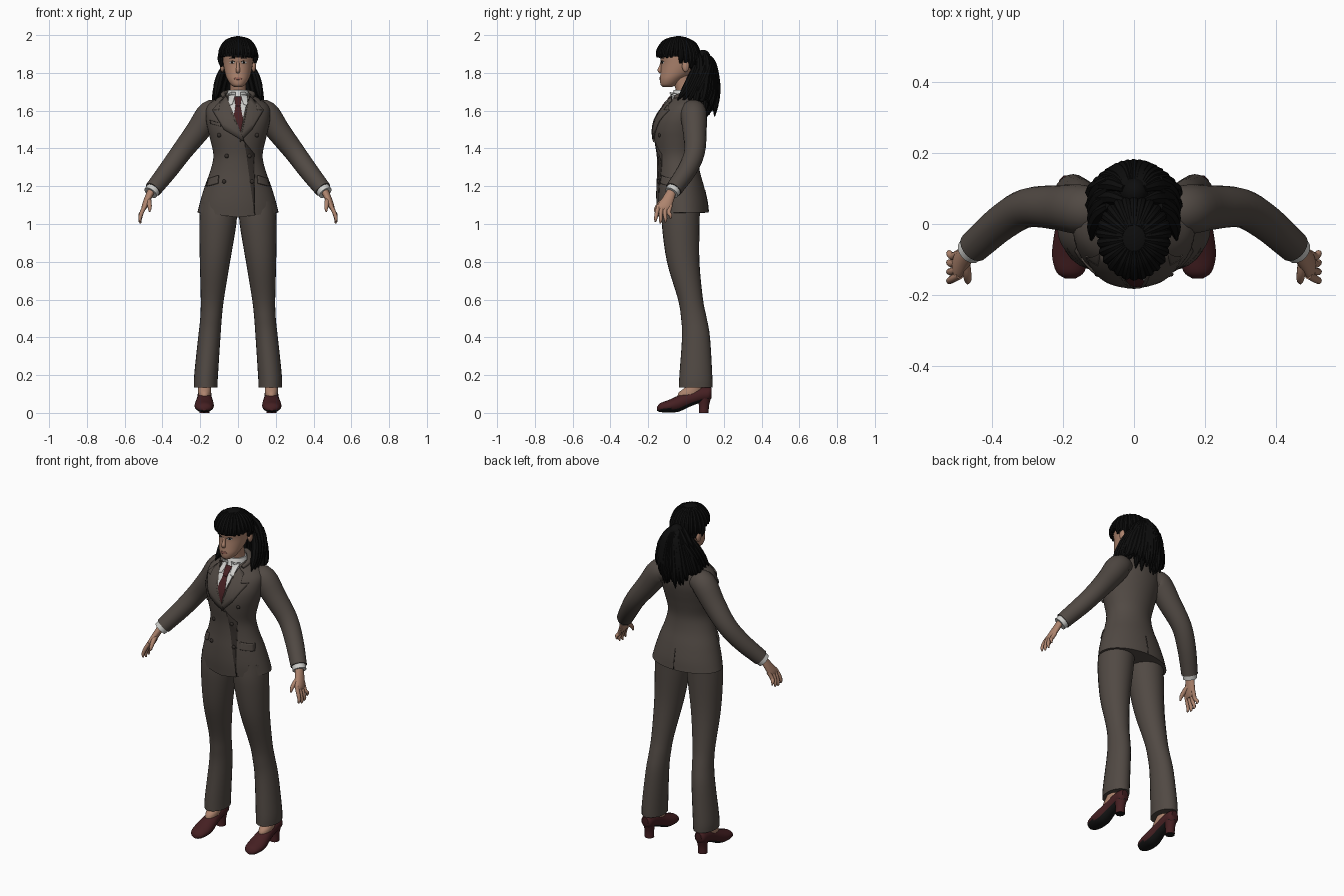
import bpy, bmesh, math, random
from mathutils import Vector, Matrix
from mathutils.bvhtree import BVHTree

random.seed(4)
if "Cube" in bpy.data.objects:
    bpy.data.objects.remove(bpy.data.objects["Cube"])


def material(name, *rgb):
    m = bpy.data.materials.new(name)
    m.use_nodes = True
    m.diffuse_color = (*rgb, 1)
    m.node_tree.nodes["Principled BSDF"].inputs["Base Color"].default_value = (*rgb, 1)
    return m


SUIT = material("brown grey cloth", .082, .067, .057)
SEAM = material("dark brown trim", .035, .028, .024)
HAIR = material("black hair", .004, .004, .004)
SKIN = material("skin", .42, .23, .155)
LIPS = material("rose lips", .3, .12, .09)
RED = material("dark red", .06, .014, .016)
WHITE = material("white cotton", .62, .62, .6)
SOLE = material("black sole", .008, .008, .008)
X, Y, Z = Vector((1, 0, 0)), Vector((0, 1, 0)), Vector((0, 0, 1))
parts = []


def finish(name, bm, *mats):
    me = bpy.data.meshes.new(name)
    bm.to_mesh(me)
    bm.free()
    for m in mats:
        me.materials.append(m)
    ob = bpy.data.objects.new(name, me)
    bpy.context.collection.objects.link(ob)
    parts.append(ob)
    return ob


def refine(keys, steps):
    """Catmull-Rom interpolation through the key rings."""
    k = [Vector(p) for p in keys]
    k = [k[0] * 2 - k[1]] + k + [k[-1] * 2 - k[-2]]
    out = []
    for a, b, c, d in zip(k, k[1:], k[2:], k[3:]):
        for i in range(steps):
            t = i / steps
            out.append(b + (c - a) * (t / 2) + (a * 2 - b * 5 + c * 4 - d) * (t * t / 2)
                       + (b * 3 - a - c * 3 + d) * (t ** 3 / 2))
    return out + [k[-2]]


def sweep(name, keys, mats, plane=None, s=1, n=20, steps=4, warp=None, rule=None):
    """Skin rings (x, y, z, radius a, radius b); no plane means follow the path."""
    keys = [(k[0] * s, *k[1:]) if len(k) == 5 else (k[0] * s, *k[1:], k[3]) for k in keys]
    rings = refine(keys, steps)
    bm = bmesh.new()
    loops, u = [], None
    for i, r in enumerate(rings):
        c = Vector(r[:3])
        if plane:
            u, v = plane
        else:
            t = Vector(rings[min(i + 1, len(rings) - 1)][:3]) - Vector(rings[max(i - 1, 0)][:3])
            t.normalize()
            u = t.orthogonal().normalized() if u is None else (u - t * u.dot(t)).normalized()
            v = t.cross(u)
        pts = [c + u * (max(r[3], .001) * math.cos(j * math.tau / n))
               + v * (max(r[4], .001) * math.sin(j * math.tau / n)) for j in range(n)]
        loops.append([bm.verts.new(warp(p) if warp else p) for p in pts])
    for a, b in zip(loops, loops[1:]):
        for j in range(n):
            bm.faces.new((a[j], a[(j + 1) % n], b[(j + 1) % n], b[j]))
    bm.faces.new(loops[0])
    bm.faces.new(loops[-1])
    bmesh.ops.recalc_face_normals(bm, faces=bm.faces)
    if rule:
        for f in bm.faces:
            f.material_index = rule(f)
    return finish(name, bm, *mats)


def ball(name, pos, size, mat, warp=None):
    bm = bmesh.new()
    bmesh.ops.create_uvsphere(bm, u_segments=32, v_segments=20, radius=1,
                              matrix=Matrix.Translation(pos) @ Matrix.Diagonal((*size, 1)))
    for v in bm.verts:
        if warp:
            v.co = warp(v.co)
    return finish(name, bm, mat)


def surface_y(bases, x, z, side=-1):
    hits = []
    for tree in bases:
        p = tree.ray_cast(Vector((x, side, z)), Vector((0, -side, 0)))[0]
        hits.append((p or tree.find_nearest(Vector((x, side * .1, z)))[0]).y)
    return min(hits) if side < 0 else max(hits)


def patch(name, outline, mat, bases, off=.004, side=-1):
    """Thin plate cut to an x, z outline and laid on the surface beneath."""
    bm = bmesh.new()
    bm.faces.new([bm.verts.new((x, 0, z)) for x, z in outline])
    bmesh.ops.triangulate(bm, faces=bm.faces)
    bmesh.ops.subdivide_edges(bm, edges=bm.edges, cuts=5, use_grid_fill=True)
    bm.normal_update()
    for f in bm.faces:
        if f.normal.y * side < 0:
            f.normal_flip()
    for v in bm.verts:
        v.co.y = surface_y(bases, v.co.x, v.co.z, side) + side * off
    mod = finish(name, bm, mat).modifiers.new("thickness", "SOLIDIFY")
    mod.thickness = .008


def tree_of(ob):
    return BVHTree.FromPolygons([v.co for v in ob.data.vertices],
                                [p.vertices for p in ob.data.polygons])


def body(rows):
    """Rows of height, half width, front y, back y."""
    return [(0, (f + b) / 2, z, w, (b - f) / 2) for z, w, f, b in rows]


# Jacket, its hem dipping at the centre front
def hem(p):
    if p.z < 1.12 and p.y < 0:
        p.z -= .025 * max(0, 1 - abs(p.x) / .2) * (1.12 - p.z) / .06
    return p


jacket = sweep("jacket", body([
    (1.06, .215, -.15, .12), (1.12, .2, -.157, .113), (1.2, .176, -.157, .095),
    (1.28, .147, -.153, .073), (1.36, .13, -.155, .065), (1.44, .145, -.167, .08),
    (1.5, .16, -.171, .095), (1.56, .17, -.158, .107), (1.62, .165, -.122, .107),
    (1.66, .12, -.09, .097), (1.69, .065, -.045, .075)]), [SUIT], (X, Y), n=40, warp=hem)
collar = sweep("shirt_collar", [(0, -.01, 1.64, .06, .09), (0, -.01, 1.68, .06, .068),
                                (0, -.01, 1.71, .051, .054)], [WHITE], (X, Y), n=28)
sweep("jacket_collar", [(-.07, -.06, 1.67, .01), (-.075, 0, 1.69, .014), (0, .08, 1.7, .014),
                        (.075, 0, 1.69, .014), (.07, -.06, 1.67, .01)], [SUIT], n=10)
sweep("neck", [(0, .01, 1.64, .048, .05), (0, -.01, 1.72, .043, .047),
               (0, -.03, 1.79, .045, .05)], [SKIN], (X, Y))
chest = [tree_of(jacket), tree_of(collar)]

# Shirt front, tie and peaked lapels
patch("shirt_front", [(-.06, 1.67), (.06, 1.67), (.04, 1.56), (.01, 1.47), (-.04, 1.56)],
      WHITE, chest, .003)
patch("tie", [(-.012, 1.63), (.012, 1.63), (.032, 1.53), (.016, 1.46), (-.03, 1.53)],
      RED, chest, .006)
patch("tie_knot", [(-.02, 1.675), (.02, 1.675), (.013, 1.625), (-.013, 1.625)], RED, chest, .009)
for s, side, tip in ((1, "left", .012), (-1, "right", .035)):
    patch(side + "_collar_point", [(s * .012, 1.695), (s * .05, 1.69), (s * .05, 1.63),
                                   (s * .03, 1.635)], WHITE, chest, .008)
    patch(side + "_lapel", [(s * .062, 1.68), (s * .04, 1.58), (tip, 1.435), (s * .075, 1.5),
                            (s * .138, 1.605), (s * .102, 1.605), (s * .095, 1.65)],
          SUIT, chest, .009 if s > 0 else .011)
    patch(side + "_pocket_flap", [(s * .105, 1.258), (s * .16, 1.24), (s * .168, 1.2),
                                  (s * .108, 1.215)], SUIT, chest, .009)
    for i, (x, z) in enumerate([(.1, 1.47), (.06, 1.36), (.074, 1.225)]):
        ball(f"{side}_button_{i}", (s * x, surface_y(chest, s * x, z) - .003, z),
             (.011, .007, .011), SEAM)
patch("breast_pocket", [(-.15, 1.55), (-.095, 1.535), (-.093, 1.517), (-.146, 1.53)],
      SUIT, chest, .008)
patch("front_edge_seam", [(.035, 1.435), (.088, 1.37), (.09, 1.05), (.087, 1.05), (.085, 1.368)],
      SEAM, chest, .002)
patch("back_vent", [(-.002, 1.18), (.002, 1.18), (.003, 1.065), (-.003, 1.065)],
      SEAM, chest, .002, side=1)

# Limbs, built once per side
for s, side in ((1, "left"), (-1, "right")):
    sweep(side + "_sleeve", [
        (.09, .035, 1.595, .055), (.145, .04, 1.585, .07), (.215, .046, 1.49, .063),
        (.3, .045, 1.38, .055), (.37, .005, 1.285, .051), (.45, -.065, 1.183, .045)],
        [SUIT], s=s)
    sweep(side + "_shirt_cuff", [(.44, -.056, 1.195, .04), (.463, -.077, 1.165, .038)],
          [WHITE], s=s)
    sweep(side + "_palm", [(.455, -.072, 1.185, .022, .025), (.475, -.092, 1.14, .02, .032),
                           (.493, -.115, 1.095, .017, .04), (.5, -.12, 1.075, .01, .036)],
          [SKIN], (X, Y), s=s)
    for i in range(4):
        y, low = -.15 + .021 * i, 1.012 + (.0, -.008, -.003, .016)[i]
        sweep(f"{side}_finger_{i}", [(.49, y + .006, 1.1, .011), (.509, y - .004, 1.062, .011),
                                     (.519, y - .01 + .005 * i, low + .018, .009),
                                     (.516, y - .013 + .006 * i, low, .004)], [SKIN], s=s, n=10)
    sweep(side + "_thumb", [(.475, -.1, 1.135, .014), (.47, -.135, 1.11, .013),
                            (.467, -.157, 1.085, .01), (.468, -.166, 1.065, .004)],
          [SKIN], s=s, n=10)
    sweep(side + "_trouser_leg", [
        (.1, -.025, 1.12, .098, .1), (.107, -.028, 1.0, .098, .1), (.122, -.015, .8, .08, .086),
        (.136, .024, .6, .061, .066), (.143, .042, .5, .057, .068), (.152, .053, .4, .059, .074),
        (.169, .052, .2, .063, .087), (.171, .051, .135, .062, .089)], [SUIT], (X, Y), s=s, n=24)
    sweep(side + "_foot", [(.177, .05, .2, .035, .04), (.177, .042, .14, .035, .045),
                           (.177, .022, .105, .034, .062), (.177, .01, .07, .03, .055)],
          [SKIN], (X, Y), s=s)
    sweep(side + "_shoe", [
        (.179, -.153, .022, .015, .011), (.179, -.135, .028, .039, .024),
        (.179, -.09, .036, .051, .033), (.178, -.04, .049, .048, .043),
        (.177, .02, .075, .039, .042), (.177, .08, .095, .037, .04),
        (.177, .12, .1, .034, .037), (.177, .136, .105, .02, .026)], [RED, SOLE], (X, Z), s=s,
        rule=lambda f: int(f.normal.z < -.6))
    sweep(side + "_heel", [(.177, .094, 0, .026, .026), (.177, .095, .04, .026, .027),
                           (.177, .098, .085, .032, .036)], [RED, SOLE], (X, Y), s=s,
          rule=lambda f: int(f.normal.z < -.9))

# Head and face
head = sweep("head", body([
    (1.725, .018, -.122, -.075), (1.737, .037, -.134, -.05), (1.765, .056, -.138, -.015),
    (1.8, .069, -.135, .03), (1.85, .078, -.132, .06), (1.9, .08, -.138, .065),
    (1.95, .066, -.115, .05), (1.975, .03, -.08, .01)]), [SKIN], (X, Y), n=32)
face = [tree_of(head)]
sweep("nose", [(0, -.126, 1.865, .007), (0, -.134, 1.835, .008), (0, -.139, 1.815, .012),
               (0, -.132, 1.803, .009)], [SKIN], n=12)


def oval(x, z, w, h):
    return [(x + w * math.cos(i * math.tau / 10), z + h * math.sin(i * math.tau / 10))
            for i in range(10)]


patch("mouth", oval(0, 1.77, .021, .007), LIPS, face, .003)
for s, side in ((1, "left"), (-1, "right")):
    patch(side + "_eye", oval(s * .032, 1.855, .014, .006), WHITE, face, .002)
    patch(side + "_iris", oval(s * .032, 1.855, .006, .006), HAIR, face, .003)
    patch(side + "_eyelid", [(s * .017, 1.858), (s * .032, 1.863), (s * .048, 1.858),
                             (s * .032, 1.866)], HAIR, face, .0035)
    patch(side + "_brow", [(s * .014, 1.876), (s * .036, 1.882), (s * .054, 1.875),
                           (s * .036, 1.877)], HAIR, face, .003)
    ball(side + "_ear", (s * .083, -.002, 1.835), (.012, .019, .03), SKIN)


# Hair cap: high over the face, falling behind the ears
def hairline(p):
    p.z = max(p.z, 1.888 if p.y < -.03 else 1.888 - (p.y + .03) * 1.25)
    return p


ball("hair_cap", (0, -.04, 1.88), (.099, .115, .115), HAIR, hairline)
for i in range(26):
    a = math.tau * i / 26
    front = math.cos(a)
    low = random.uniform(.0, .07) if front > -.1 else random.uniform(-.5, -.2)
    keys = []
    for t, r in ((0, .006), (.35, .013), (.75, .015), (1, .008)):
        e = 1.25 + (low - 1.25) * t
        keys.append((.094 * math.sin(a) * math.cos(e), -.04 - .109 * front * math.cos(e),
                     1.88 + .111 * math.sin(e), r))
    sweep(f"hair_lock_{i}", keys, [HAIR], n=8)

# Ponytail fanning over the back, with locks on the shoulders
ball("ponytail_knot", (0, .09, 1.88), (.04, .04, .042), HAIR)
for layer, count in ((0, 15), (1, 10)):
    for i in range(count):
        u = 2 * i / (count - 1) - 1
        d, j = .035 * layer, random.uniform(-.02, .03)
        sweep(f"ponytail_lock_{layer}_{i}", [
            (.025 * u, .1 - d, 1.9, .012), (.06 * u, .14 - .03 * u * u - d, 1.85, .02),
            (.1 * u, .158 - .055 * u * u - d, 1.75, .023),
            (.12 * u, .163 - .075 * u * u - d, 1.66 + j, .018),
            (.127 * u, .158 - .085 * u * u - d, 1.58 + .07 * u * u + j, .003)], [HAIR], n=8)
for s, side in ((1, "left"), (-1, "right")):
    for i in range(4):
        y = .025 * i
        sweep(f"{side}_shoulder_lock_{i}", [
            (.07, .05 + y, 1.84, .012), (.095, .03 + y, 1.78, .021),
            (.112, -.005 + y, 1.71, .02), (.12, -.045 + y, 1.655 - .01 * i, .003)],
            [HAIR], s=s, n=8)

# Smooth shading with crisp edges
bpy.ops.object.select_all(action="DESELECT")
for ob in parts:
    ob.select_set(True)
bpy.context.view_layer.objects.active = jacket
bpy.ops.object.shade_smooth_by_angle(angle=math.radians(40))
